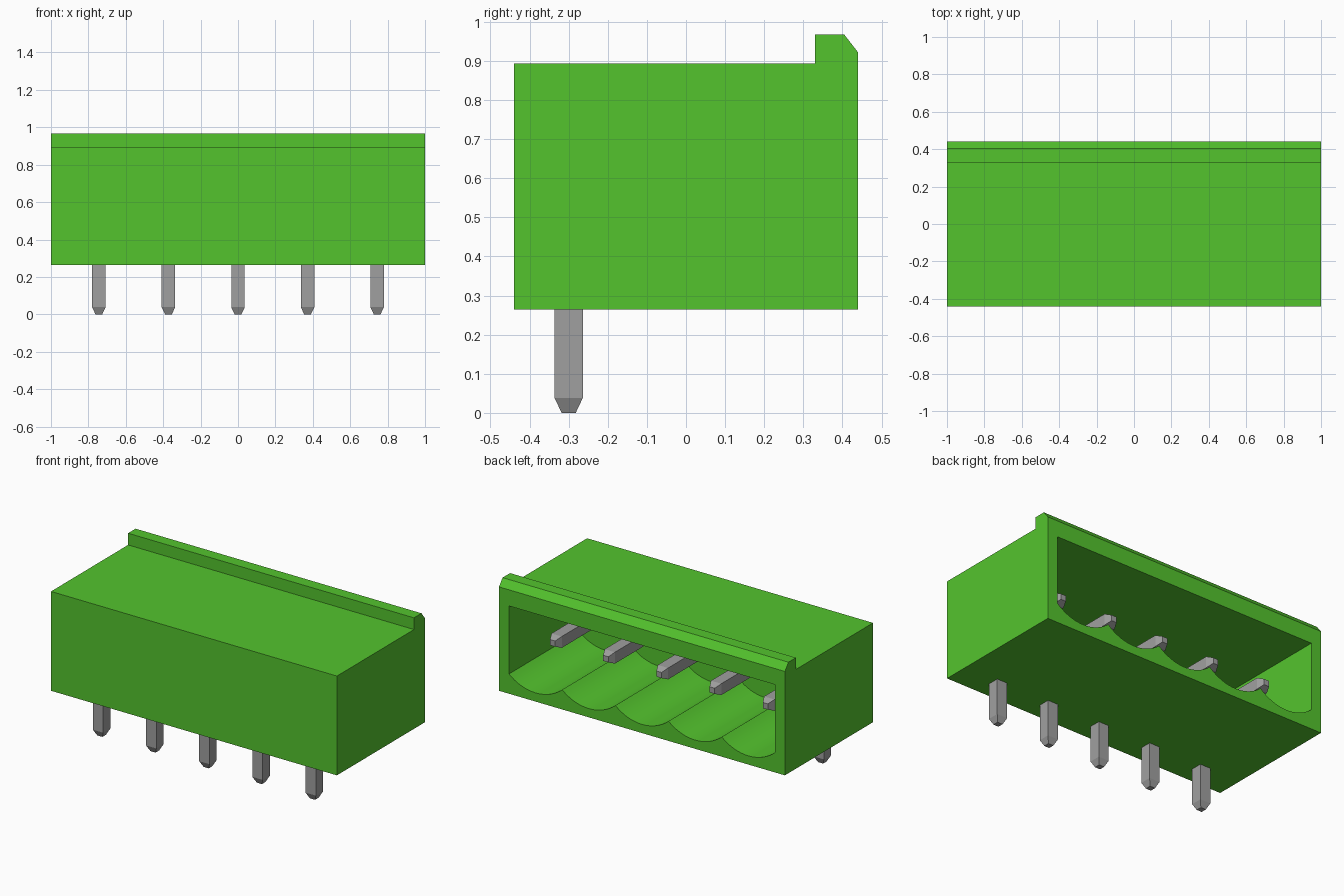
import bpy, bmesh, math
from mathutils import Vector

old = bpy.data.objects.get("Cube")
if old:
    bpy.data.objects.remove(old, do_unlink=True)


def material(name, rgb):
    m = bpy.data.materials.new(name)
    m.use_nodes = True
    col = (*rgb, 1.0)
    m.diffuse_color = col
    m.node_tree.nodes["Principled BSDF"].inputs["Base Color"].default_value = col
    return m


green = material("green plastic", (0.088, 0.55, 0.027))
grey = material("grey metal", (0.35, 0.35, 0.35))


def loft(name, rings, mat):
    """Join equal-sized rings of points into a closed solid."""
    bm = bmesh.new()
    loops = [[bm.verts.new(p) for p in ring] for ring in rings]
    n = len(loops[0])
    for a, b in zip(loops, loops[1:]):
        for i in range(n):
            j = (i + 1) % n
            bm.faces.new((a[i], a[j], b[j], b[i]))
    bm.faces.new(loops[0])
    bm.faces.new(loops[-1])
    bmesh.ops.recalc_face_normals(bm, faces=bm.faces)
    me = bpy.data.meshes.new(name)
    bm.to_mesh(me)
    bm.free()
    me.materials.append(mat)
    ob = bpy.data.objects.new(name, me)
    bpy.context.collection.objects.link(ob)
    return ob


PITCH = 0.372
PIN_X = [PITCH * i for i in range(-2, 3)]
PIN_Z = 0.57

# Housing: side profile with the chamfered latch rib, extruded along x
side = [(-0.44, 0.265), (0.44, 0.265), (0.44, 0.922), (0.405, 0.967),
        (0.33, 0.967), (0.33, 0.893), (-0.44, 0.893)]
housing = loft("housing", [[(x, y, z) for y, z in side] for x in (-1, 1)], green)

# Socket opening at the back, with one round trough under each pin
CUSP_Z, DIP, HALF = 0.39, 0.07, PITCH / 2
RADIUS = (HALF ** 2 + DIP ** 2) / (2 * DIP)
SPAN = math.asin(HALF / RADIUS)
STEPS = 16
outline = [(-PITCH * 2.5, 0.82)]
for k, cx in enumerate(PIN_X):
    for s in range(0 if k == 0 else 1, STEPS + 1):
        a = -SPAN + 2 * SPAN * s / STEPS
        outline.append((cx + RADIUS * math.sin(a),
                        CUSP_Z - DIP + RADIUS * (1 - math.cos(a))))
outline.append((PITCH * 2.5, 0.82))
cutter = loft("socket_cutter",
              [[(x, y, z) for x, z in outline] for y in (-0.262, 0.6)], green)
cutter.hide_render = True

cut = housing.modifiers.new("socket", "BOOLEAN")
cut.operation = "DIFFERENCE"
cut.solver = "EXACT"
cut.object = cutter
bpy.ops.object.select_all(action="DESELECT")
housing.select_set(True)
bpy.context.view_layer.objects.active = housing
bpy.ops.object.modifier_apply(modifier=cut.name)
bpy.data.objects.remove(cutter, do_unlink=True)
bpy.ops.object.shade_smooth_by_angle(angle=math.radians(30))


# Pins: square wire bent at a right angle, tapered at both ends
def pin(name, x):
    h, t, y0 = 0.036, 0.018, -0.3
    down, along, bend = Vector((0, 1, 0)), Vector((0, 0, -1)), Vector((0, 1, -1))
    path = [((y0, 0.0), down, t), ((y0, 0.038), down, h), ((y0, PIN_Z), bend, h),
            ((0.23, PIN_Z), along, h), ((0.27, PIN_Z), along, t)]
    rings = []
    for (y, z), axis, r in path:
        c = Vector((x, y, z))
        u, v = Vector((r, 0, 0)), axis * r
        rings.append([c - u - v, c + u - v, c + u + v, c - u + v])
    return loft(name, rings, grey)


for i, x in enumerate(PIN_X):
    pin(f"pin_{i + 1}", x)
